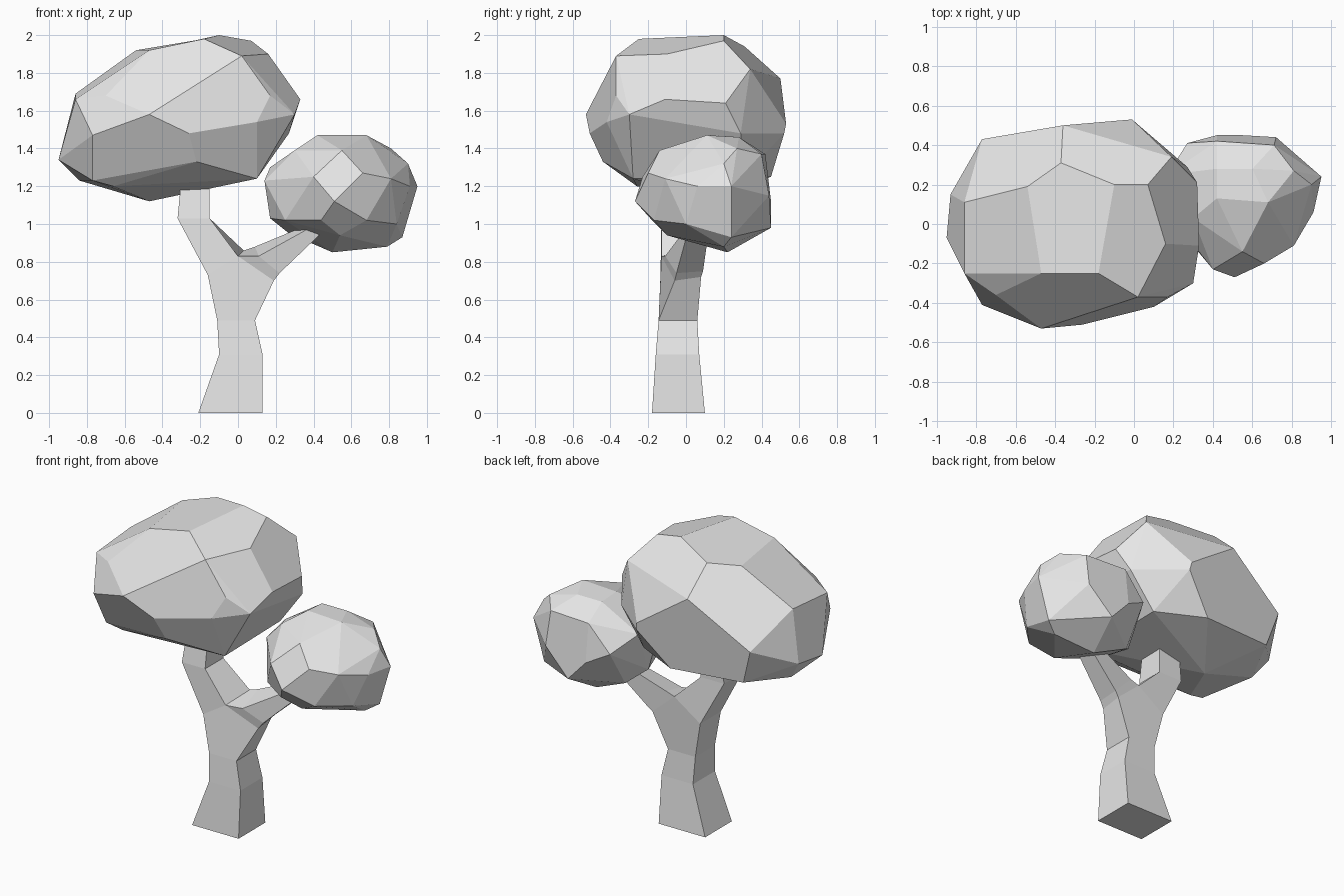
import bpy
import bmesh
from math import radians

# Remove only the default cube
default_cube = bpy.data.objects.get("Cube")
if default_cube is not None:
    bpy.data.objects.remove(default_cube, do_unlink=True)


def make_material(name, colour):
    """Create a plain flat material."""
    material = bpy.data.materials.new(name)
    material.use_nodes = True
    material.diffuse_color = colour
    shader = material.node_tree.nodes.get("Principled BSDF")
    shader.inputs["Base Color"].default_value = colour
    return material


def finish_object(name, mesh_builder, material):
    """Turn a bmesh into a flat shaded object in the scene."""
    bmesh.ops.recalc_face_normals(mesh_builder, faces=mesh_builder.faces[:])
    mesh = bpy.data.meshes.new(name)
    mesh_builder.to_mesh(mesh)
    mesh_builder.free()
    mesh.materials.append(material)
    for polygon in mesh.polygons:
        polygon.use_smooth = False
    created = bpy.data.objects.new(name, mesh)
    bpy.context.collection.objects.link(created)
    return created


def faceted_crown(name, corner_groups, material):
    """Wrap the corner points in a hull and merge nearly flat triangles."""
    builder = bmesh.new()
    for group in corner_groups:
        for corner in group:
            builder.verts.new(corner)
    hull = bmesh.ops.convex_hull(builder, input=builder.verts[:])
    unused = [item for item in hull["geom_interior"]
              if isinstance(item, bmesh.types.BMVert)]
    bmesh.ops.delete(builder, geom=unused, context="VERTS")
    loose = [vert for vert in builder.verts if not vert.link_faces]
    bmesh.ops.delete(builder, geom=loose, context="VERTS")
    bmesh.ops.dissolve_limit(builder, angle_limit=radians(9),
                             verts=builder.verts[:], edges=builder.edges[:])
    return finish_object(name, builder, material)


def add_ring(builder, corners):
    """Add one cross-section to the wood."""
    return [builder.verts.new(corner) for corner in corners]


def box_ring(builder, left, right, front, back, height):
    """Add one level rectangular cross-section to the wood."""
    return add_ring(builder, [(left, front, height), (right, front, height),
                              (right, back, height), (left, back, height)])


def bridge(builder, lower, upper):
    """Join two cross-sections with one quad on each side."""
    count = len(lower)
    for index in range(count):
        following = (index + 1) % count
        builder.faces.new((lower[index], lower[following],
                           upper[following], upper[index]))


def grow_branch(builder, rings):
    """Skin a run of cross-sections and close the far end."""
    for lower, upper in zip(rings, rings[1:]):
        bridge(builder, lower, upper)
    builder.faces.new(rings[-1])


bark_and_leaf = make_material("plain_grey", (0.8, 0.8, 0.8, 1))

# Trunk: tapered square sections up to the start of the fork
wood = bmesh.new()
foot = box_ring(wood, -.21, .13, -.18, .1, 0)
knee = box_ring(wood, -.1, .13, -.16, .07, .31)
waist = box_ring(wood, -.11, .09, -.145, .06, .49)
wood.faces.new(foot)
bridge(wood, foot, knee)
bridge(wood, knee, waist)

# Fork: two outer shoulders and a crotch shared by both branches
left_front, left_back = add_ring(wood, [(-.16, -.135, .73), (-.16, .08, .73)])
right_front, right_back = add_ring(wood, [(.19, -.06, .7), (.19, .08, .72)])
crotch_front, crotch_back = add_ring(wood, [(0, -.13, .83), (.03, .08, .86)])
wood.faces.new((waist[0], waist[1], right_front, crotch_front, left_front))
wood.faces.new((waist[2], waist[3], left_back, crotch_back, right_back))
wood.faces.new((waist[1], waist[2], right_back, right_front))
wood.faces.new((waist[3], waist[0], left_front, left_back))

# Upright branch holding the large crown
grow_branch(wood, [
    [left_front, crotch_front, crotch_back, left_back],
    box_ring(wood, -.32, -.15, -.13, .06, 1.03),
    box_ring(wood, -.3, -.15, -.1, .06, 1.24),
])

# Slanted branch holding the small crown
grow_branch(wood, [
    [crotch_front, right_front, right_back, crotch_back],
    add_ring(wood, [(.11, -.11, .83), (.22, -.05, .74),
                    (.22, .09, .75), (.09, .08, .88)]),
    add_ring(wood, [(.4, .01, .99), (.45, .01, .96),
                    (.45, .12, .96), (.38, .12, 1)]),
])
finish_object("forked_trunk", wood, bark_and_leaf)

# Large crown, described from its top down to its underside
large_top = [
    (-.1, .2, 2), (-.18, -.25, 1.98), (.07, .2, 1.97), (.16, -.1, 1.9),
    (.02, -.37, 1.89), (-.47, -.25, 1.92), (-.54, .19, 1.92),
    (-.37, .31, 1.94),
]
large_shoulder = [
    (-.86, .11, 1.69), (-.86, -.25, 1.66), (-.7, -.36, 1.68),
    (-.36, .5, 1.77), (.19, .34, 1.82), (.33, -.11, 1.66),
    (.32, .21, 1.64), (.3, -.3, 1.58), (.17, -.37, 1.68),
]
large_belly = [
    (-.47, -.53, 1.58), (-.26, -.51, 1.48), (.1, -.42, 1.54),
    (-.77, -.41, 1.47), (-.01, .53, 1.53), (0, .52, 1.48),
    (.27, .29, 1.48), (-.77, .43, 1.5), (-.95, -.07, 1.34),
    (-.93, .15, 1.36),
]
large_underside = [
    (-.22, -.44, 1.33), (.1, -.28, 1.24), (-.66, -.26, 1.2),
    (-.77, -.28, 1.23), (-.84, .1, 1.23), (-.7, .4, 1.27),
    (-.2, .45, 1.25), (.1, .3, 1.25), (-.47, .1, 1.12),
]
faceted_crown("large_crown", [large_top, large_shoulder, large_belly,
                              large_underside], bark_and_leaf)

# Small crown, described in the same order
small_top = [
    (.42, .13, 1.47), (.42, .28, 1.46), (.68, .11, 1.47), (.6, .28, 1.46),
    (.81, .27, 1.4), (.55, -.14, 1.39), (.3, .03, 1.39), (.42, .42, 1.37),
    (.71, .4, 1.37),
]
small_middle = [
    (.66, -.2, 1.27), (.4, -.23, 1.25), (.51, -.27, 1.12),
    (.25, -.05, 1.22), (.14, .1, 1.23), (.17, .25, 1.3), (.27, .41, 1.2),
    (.81, -.11, 1.24), (.95, .24, 1.2), (.91, .06, 1.2), (.9, .2, 1.32),
    (.42, .45, 1.12), (.72, .44, 1.15),
]
small_underside = [
    (.25, -.05, 1.02), (.44, -.18, 1.02), (.54, -.1, .94),
    (.68, -.17, 1.02), (.84, 0, 1), (.87, .24, .93), (.79, .2, .88),
    (.5, .22, .85), (.27, .25, .95), (.17, .15, 1.03), (.55, .45, .98),
]
faceted_crown("small_crown", [small_top, small_middle, small_underside],
              bark_and_leaf)
